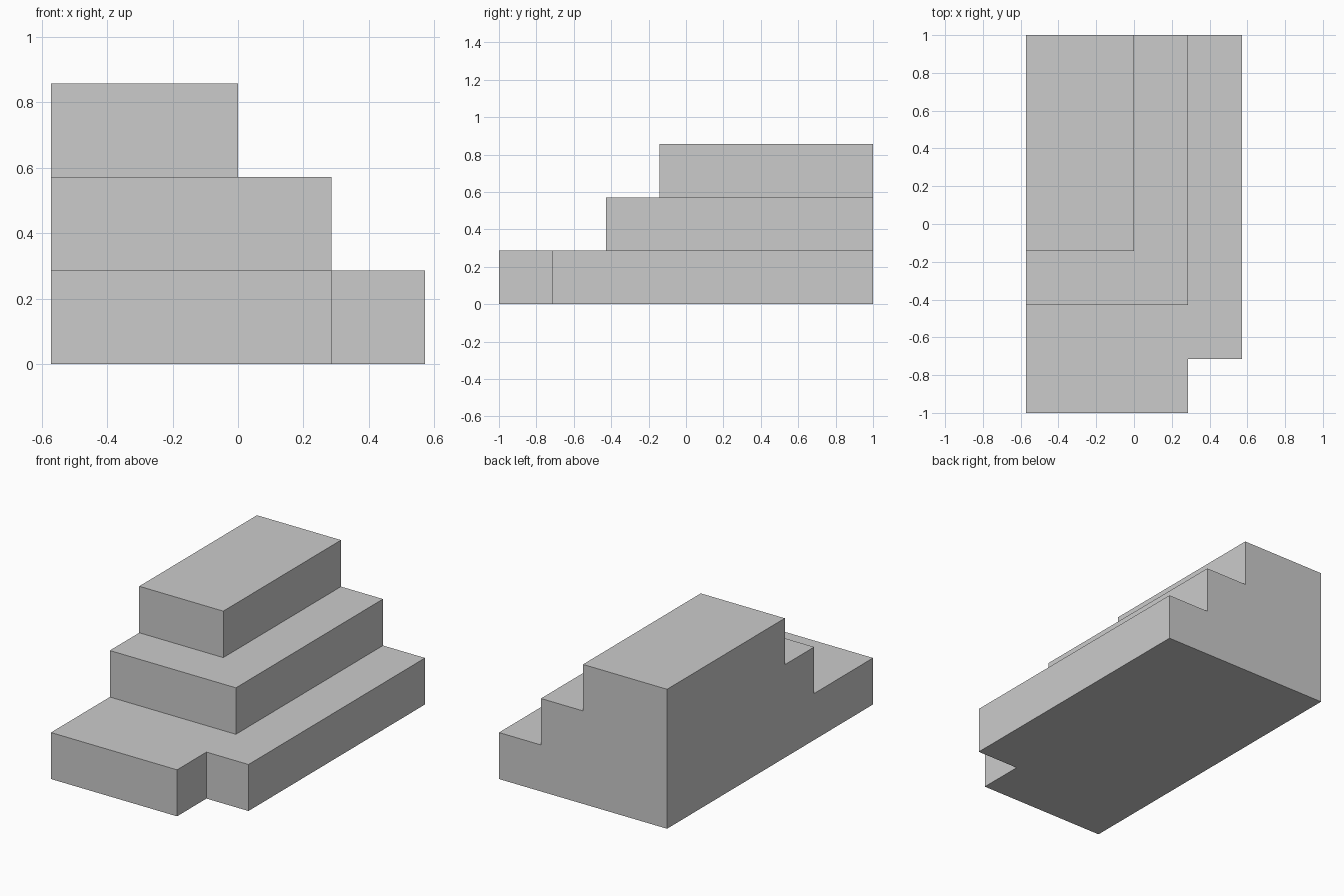
import bpy, bmesh

if "Cube" in bpy.data.objects:
    bpy.data.objects.remove(bpy.data.objects["Cube"])

U = 2 / 7                      # one step module: plan is 4 x 7 modules, 3 high
X0, Y0 = -2 * U, -1.0


def cell(f):
    c = f.calc_center_median()
    return (c.x - X0) / U, (c.y - Y0) / U


bm = bmesh.new()

# Footprint as a grid of modules, leaving out the notch at the front right corner
verts = {(i, j): bm.verts.new((X0 + i * U, Y0 + j * U, 0))
         for i in range(5) for j in range(8)}
for i in range(4):
    for j in range(7):
        if (i, j) != (3, 0):
            bm.faces.new([verts[i + a, j + b] for a, b in ((0, 0), (1, 0), (1, 1), (0, 1))])
bmesh.ops.delete(bm, geom=[v for v in bm.verts if not v.link_faces], context='VERTS')

# Raise the tiers; each keeps the back left corner: (width limit, front start)
top = bm.faces[:]
for width, front in ((4, 0), (3, 2), (2, 3)):
    region = [f for f in top if cell(f)[0] < width and cell(f)[1] > front]
    out = bmesh.ops.extrude_face_region(bm, geom=region)["geom"]
    top = [g for g in out if isinstance(g, bmesh.types.BMFace)]
    bmesh.ops.translate(bm, vec=(0, 0, U),
                        verts=[g for g in out if isinstance(g, bmesh.types.BMVert)])

# Close the underside if open, and merge flush faces
bmesh.ops.holes_fill(bm, edges=[e for e in bm.edges if e.is_boundary], sides=0)
bmesh.ops.recalc_face_normals(bm, faces=bm.faces[:])
bmesh.ops.dissolve_limit(bm, angle_limit=0.01, verts=bm.verts[:], edges=bm.edges[:])
bmesh.ops.recalc_face_normals(bm, faces=bm.faces[:])

mesh = bpy.data.meshes.new("stepped_block")
bm.to_mesh(mesh)
bm.free()
bpy.context.collection.objects.link(bpy.data.objects.new("stepped_block", mesh))
